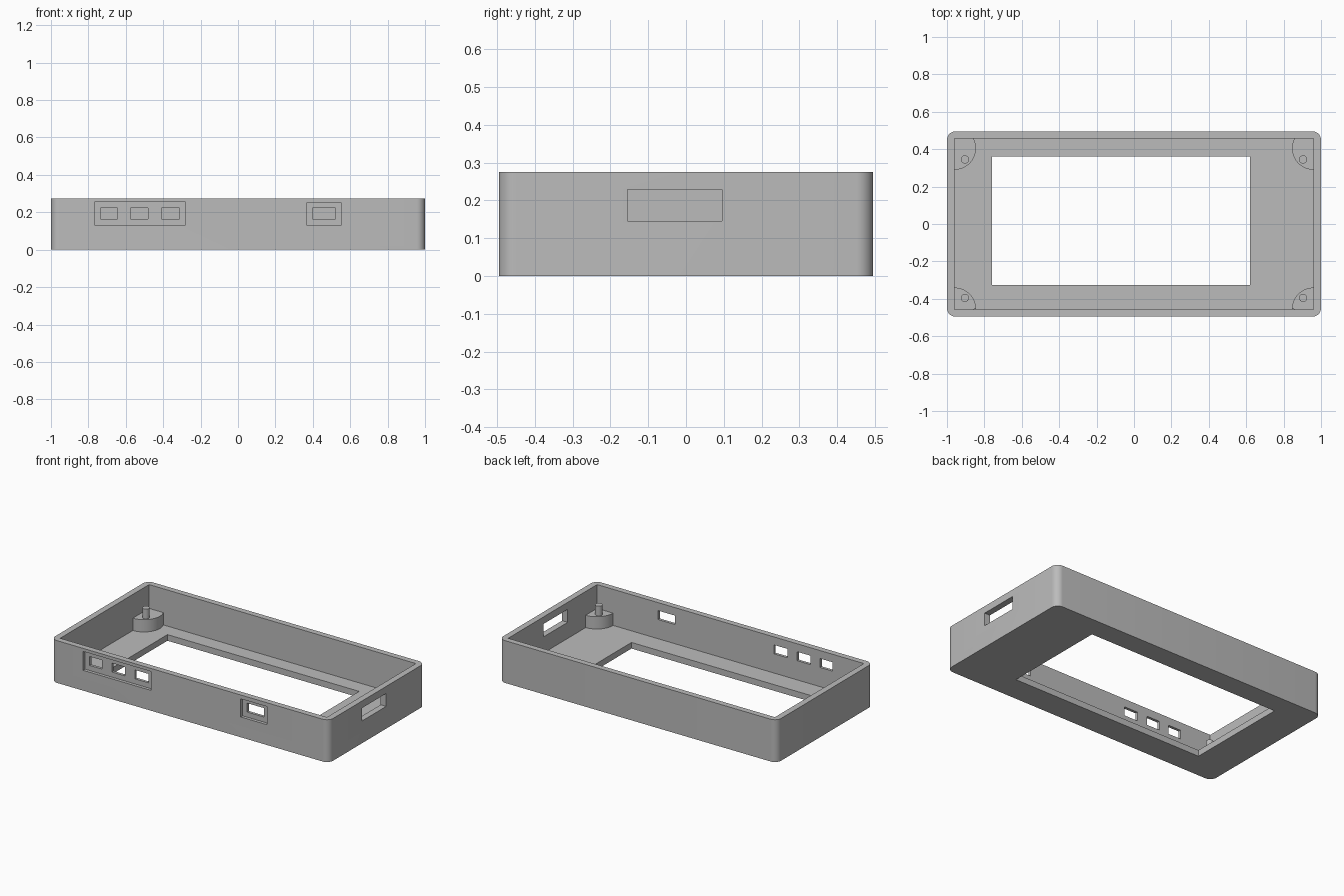
import bpy
import bmesh
from math import radians, cos, sin
from mathutils import Matrix

default = bpy.data.objects.get("Cube")
if default:
    bpy.data.objects.remove(default)

HALF_X, HALF_Y, HEIGHT = 1.0, 0.495, 0.275
WALL, FLOOR = 0.04, 0.04
IN_X, IN_Y = HALF_X - WALL, HALF_Y - WALL + 0.002

grey = bpy.data.materials.new("plain grey")
grey.use_nodes = True
grey.diffuse_color = (0.5, 0.5, 0.5, 1)
grey.node_tree.nodes["Principled BSDF"].inputs["Base Color"].default_value = (0.5, 0.5, 0.5, 1)


def finish(name, bm):
    bmesh.ops.recalc_face_normals(bm, faces=bm.faces)
    mesh = bpy.data.meshes.new(name)
    bm.to_mesh(mesh)
    bm.free()
    mesh.materials.append(grey)
    obj = bpy.data.objects.new(name, mesh)
    bpy.context.collection.objects.link(obj)
    return obj


def box(name, x, y, z, corner=0):
    """Box from (low, high) ranges, with optionally rounded upright edges."""
    bm = bmesh.new()
    bmesh.ops.create_cube(bm, size=1)
    for v in bm.verts:
        v.co = [r[0] if c < 0 else r[1] for c, r in zip(v.co, (x, y, z))]
    if corner:
        upright = [e for e in bm.edges if abs(e.verts[0].co.z - e.verts[1].co.z) > 0.01]
        bmesh.ops.bevel(bm, geom=upright, offset=corner, segments=8,
                        profile=0.5, affect='EDGES')
    return finish(name, bm)


def make_active(obj):
    bpy.ops.object.select_all(action='DESELECT')
    obj.select_set(True)
    bpy.context.view_layer.objects.active = obj


def smooth(obj):
    make_active(obj)
    bpy.ops.object.shade_smooth_by_angle(angle=radians(30))


def cut(target, *ranges):
    cutter = box("cutter", *ranges)
    cutter.hide_render = True
    make_active(target)
    mod = target.modifiers.new("cut", 'BOOLEAN')
    mod.operation, mod.solver, mod.object = 'DIFFERENCE', 'EXACT', cutter
    bpy.ops.object.modifier_apply(modifier=mod.name)
    bpy.data.objects.remove(cutter)


# Open tray with a display opening in its floor
case = box("case_shell", (-HALF_X, HALF_X), (-HALF_Y, HALF_Y), (0, HEIGHT), corner=0.045)
cut(case, (-IN_X, IN_X), (-IN_Y, IN_Y), (FLOOR, 0.5))
cut(case, (-0.76, 0.62), (-0.325, 0.36), (-0.1, 0.1))

# Shallow recesses on the front, then the ports through them
for x, z in [((-0.768, -0.28), (0.132, 0.255)), ((0.366, 0.554), (0.132, 0.25))]:
    cut(case, x, (-0.6, -HALF_Y + 0.02), z)
for x in [(-0.735, -0.645), (-0.575, -0.48), (-0.41, -0.313), (0.398, 0.521)]:
    cut(case, x, (-0.6, -0.4), (0.165, 0.223))

# Slot through the side wall
cut(case, (0.9, 1.1), (-0.155, 0.095), (0.145, 0.229))
smooth(case)


def corner_post(sx, sy, label):
    """Rounded corner boss and its locating pin."""
    cx, cy = IN_X, (0.405 if sy > 0 else 0.455)
    radius, top = 0.115, 0.12
    start = -28 if sy > 0 else 0
    embed = 0.008
    outline = [(cx + embed, IN_Y + embed)]
    if sy > 0:
        outline.append((cx - radius * cos(radians(start)), IN_Y + embed))
    steps = 20
    for i in range(steps + 1):
        a = radians(start + (90 - start) * i / steps)
        outline.append((cx - radius * cos(a), cy - radius * sin(a)))
    outline.append((cx + embed, cy - radius))
    bm = bmesh.new()
    base = bm.faces.new([bm.verts.new((sx * x, sy * y, FLOOR - 0.005)) for x, y in outline])
    raised = bmesh.ops.extrude_face_region(bm, geom=[base])["geom"]
    for v in raised:
        if isinstance(v, bmesh.types.BMVert):
            v.co.z = top
    smooth(finish(label + "_boss", bm))

    bm = bmesh.new()
    low, high = top - 0.01, 0.183
    bmesh.ops.create_cone(bm, cap_ends=True, segments=24, radius1=0.022, radius2=0.022,
                          depth=high - low,
                          matrix=Matrix.Translation((sx * (cx - 0.056), sy * (cy - 0.06),
                                                     (low + high) / 2)))
    smooth(finish(label + "_pin", bm))


for sx, side in ((-1, "right"), (1, "left")):
    for sy, end in ((-1, "front"), (1, "back")):
        corner_post(sx, sy, end + "_" + side)
